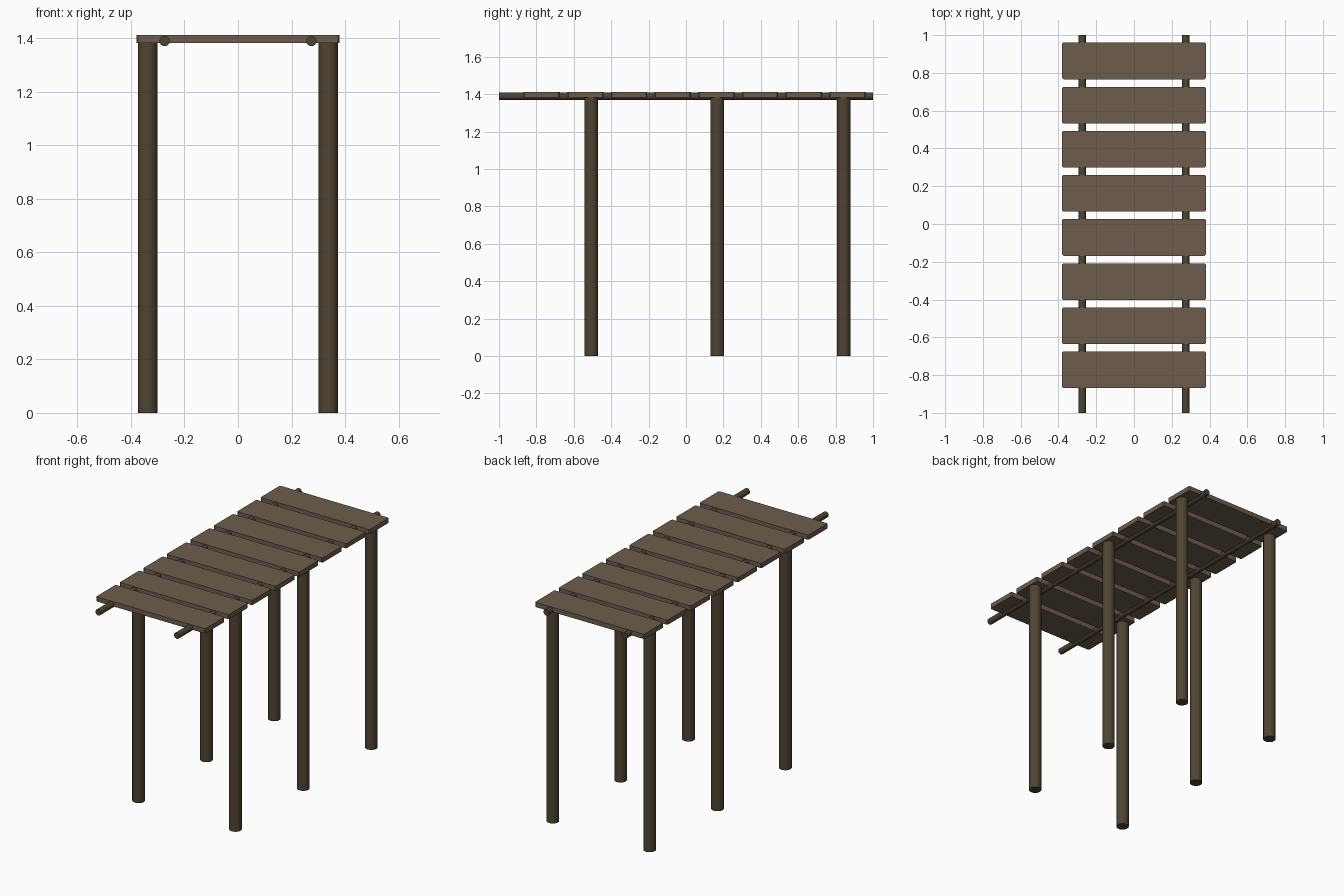
import bpy, bmesh, math

if "Cube" in bpy.data.objects:
    bpy.data.objects.remove(bpy.data.objects["Cube"])


def material(name, rgb):
    m = bpy.data.materials.new(name)
    m.diffuse_color = (*rgb, 1)
    m.use_nodes = True
    m.node_tree.nodes["Principled BSDF"].inputs["Base Color"].default_value = m.diffuse_color
    return m


PLANK_WOOD = material("plank_wood", (0.155, 0.110, 0.075))
POLE_WOOD = material("pole_wood", (0.080, 0.057, 0.032))


def pole(name, location, radius, length, rotation=(0, 0, 0)):
    bpy.ops.mesh.primitive_cylinder_add(vertices=24, radius=radius, depth=length,
                                        location=location, rotation=rotation)
    ob = bpy.context.object
    ob.name = name
    ob.data.materials.append(POLE_WOOD)
    bpy.ops.object.shade_smooth_by_angle(angle=math.radians(40))


def plank(name, y):
    # Flat board with its four upright corners slightly clipped
    bm = bmesh.new()
    bmesh.ops.create_cube(bm, size=1)
    bmesh.ops.scale(bm, vec=(0.76, 0.194, 0.03), verts=bm.verts)
    upright = [e for e in bm.edges
               if abs(e.verts[0].co.z - e.verts[1].co.z) > 0.01]
    bmesh.ops.bevel(bm, geom=upright, offset=0.006, segments=1, affect='EDGES')
    mesh = bpy.data.meshes.new(name)
    bm.to_mesh(mesh)
    bm.free()
    mesh.materials.append(PLANK_WOOD)
    ob = bpy.data.objects.new(name, mesh)
    ob.location = (0, y, 1.396)
    bpy.context.collection.objects.link(ob)


# Deck boards
for i in range(8):
    plank(f"deck_plank_{i + 1}", -0.772 + i * 0.2336)

for side, s in (("left", -1), ("right", 1)):
    # Long rail running through the boards
    pole(f"{side}_rail", (s * 0.274, 0, 1.389), 0.0193, 2.0, (math.pi / 2, 0, 0))
    # Support posts
    for i, y in enumerate((-0.507, 0.168, 0.843)):
        pole(f"{side}_post_{i + 1}", (s * 0.3375, y, 0.6915), 0.0365, 1.383)
